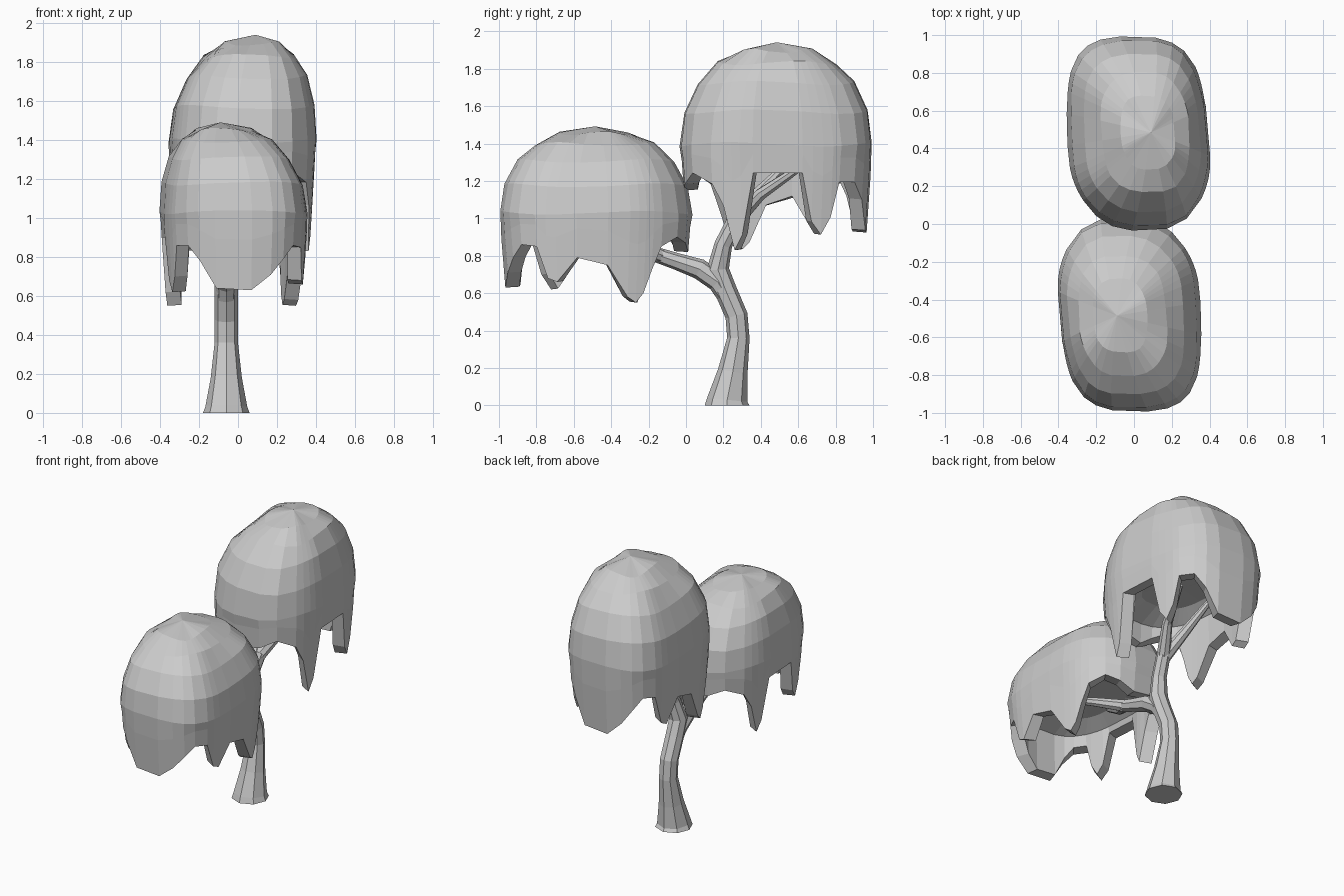
import bpy, bmesh
from math import sin, cos, atan2, radians, copysign

if "Cube" in bpy.data.objects:
    bpy.data.objects.remove(bpy.data.objects["Cube"])

CX, CY, RX, RY, ZC, H = -0.02, -0.485, 0.375, 0.515, 1.03, 0.45

# Ragged hem of the front canopy: offset from its centre and height
HEM = [
    (-.08, -.47, .64), (.03, -.47, .63), (.12, -.46, .71), (.20, -.44, .79), (.28, -.40, .86),
    (.34, -.29, .85), (.34, -.21, .68), (.34, -.15, .66), (.34, -.05, .79), (.34, .03, .75),
    (.34, .12, .58), (.34, .17, .55), (.34, .22, .60), (.34, .28, .72), (.33, .36, .85),
    (.22, .44, .90), (.12, .48, .87), (.03, .50, .82), (-.08, .49, .85), (-.20, .45, .90),
    (-.33, .34, .85), (-.34, .25, .75), (-.34, .18, .55), (-.34, .13, .62), (-.34, .07, .90),
    (-.34, -.08, .90), (-.34, -.13, .68), (-.34, -.19, .62), (-.34, -.26, .70),
    (-.34, -.33, .86), (-.25, -.42, .86), (-.17, -.46, .78),
]


def power(v, e):
    return copysign(abs(v) ** e, v)


def plan_point(dx, dy, r, inset=0):
    # Rounded rectangle plan, slightly skewed
    a = atan2(dy / RY, dx / RX)
    x = (RX * r - inset) * power(cos(a), .73)
    y = (RY * r - inset) * power(sin(a), .73)
    return CX + x - .06 * y, CY + y


def canopy_mesh():
    bm = bmesh.new()
    rows = []
    # Dome leaning towards one side, with gentle lumps
    for deg in (70, 54, 37, 18, 0):
        s = sin(radians(deg))
        r, z = power(cos(radians(deg)), .9), ZC + H * power(s, .95)
        row = []
        for dx, dy, _ in HEM:
            a = atan2(dy, dx)
            x, y = plan_point(dx, dy, r * (1 + .012 * sin(5 * a + deg)))
            row.append(bm.verts.new((x - .06 * s * s, y, z + .01 * sin(3 * a + deg))))
        rows.append(row)
    # Hanging sheet, then its inner face and the underside of the crown
    for f in (.35, .7, 1):
        rows.append([bm.verts.new((*plan_point(dx, dy, 1 - .16 * (ZC - z) * f), ZC + (z - ZC) * f))
                     for dx, dy, z in HEM])
    rows.append([bm.verts.new((*plan_point(dx, dy, 1 - .16 * (ZC - z), .075), z + .005))
                 for dx, dy, z in HEM])
    rows.append([bm.verts.new((*plan_point(dx, dy, .97, .085), .94)) for dx, dy, z in HEM])
    rows.append([bm.verts.new((*plan_point(dx, dy, .5), .99)) for dx, dy, z in HEM])
    n = len(HEM)
    for a, b in zip(rows, rows[1:]):
        for i in range(n):
            k = (i + 1) % n
            bm.faces.new((a[i], b[i], b[k], a[k]))
    top = bm.verts.new((CX - .07, CY, ZC + H + .012))
    under = bm.verts.new((CX, CY, 1.0))
    for i in range(n):
        k = (i + 1) % n
        bm.faces.new((top, rows[0][i], rows[0][k]))
        bm.faces.new((under, rows[-1][k], rows[-1][i]))
    bmesh.ops.recalc_face_normals(bm, faces=bm.faces)
    me = bpy.data.meshes.new("canopy")
    bm.to_mesh(me)
    bm.free()
    return me


def canopy(name, me):
    ob = bpy.data.objects.new(name, me)
    bpy.context.collection.objects.link(ob)
    return ob


# Two drooping canopies: the rear one is the front one turned round and taller
leaves = canopy_mesh()
canopy("front_canopy", leaves)
back = canopy("back_canopy", leaves)
back.rotation_euler.z = radians(180)
back.scale.z = 1.18
back.location.z = .181


def limb(name, pts):
    # Eight-sided tapering tube through (x, y, z, radius) points
    cu = bpy.data.curves.new(name, 'CURVE')
    cu.dimensions = '3D'
    cu.bevel_depth, cu.bevel_resolution, cu.use_fill_caps = 1, 2, True
    sp = cu.splines.new('POLY')
    sp.use_smooth = False
    sp.points.add(len(pts) - 1)
    for p, (x, y, z, r) in zip(sp.points, pts):
        p.co, p.radius = (x, y, z, 1), r
    ob = bpy.data.objects.new(name, cu)
    bpy.context.collection.objects.link(ob)


# Trunk bending into the upper branch
limb("trunk", [(-.06, .22, 0, .12), (-.06, .22, .03, .108), (-.06, .25, .18, .08),
               (-.06, .28, .36, .06), (-.06, .27, .48, .06), (-.06, .21, .62, .06),
               (-.06, .17, .73, .06), (-.04, .20, .86, .048), (-.02, .27, 1.0, .045)])
limb("upper_fork_right", [(-.03, .25, .97, .045), (.06, .40, 1.13, .033), (.14, .62, 1.28, .02)])
limb("upper_fork_left", [(-.03, .25, .97, .045), (-.10, .38, 1.13, .033), (-.16, .55, 1.30, .02)])

# Side branch to the front canopy
limb("side_branch", [(-.06, .24, .55, .05), (-.06, .17, .66, .055), (-.06, .07, .73, .055),
                     (-.05, -.05, .77, .045), (-.04, -.17, .81, .04)])
limb("side_fork_right", [(-.04, -.14, .80, .04), (.06, -.30, .86, .03), (.14, -.50, .94, .02)])
limb("side_fork_left", [(-.04, -.14, .80, .04), (-.12, -.28, .86, .03), (-.18, -.46, .97, .02)])
